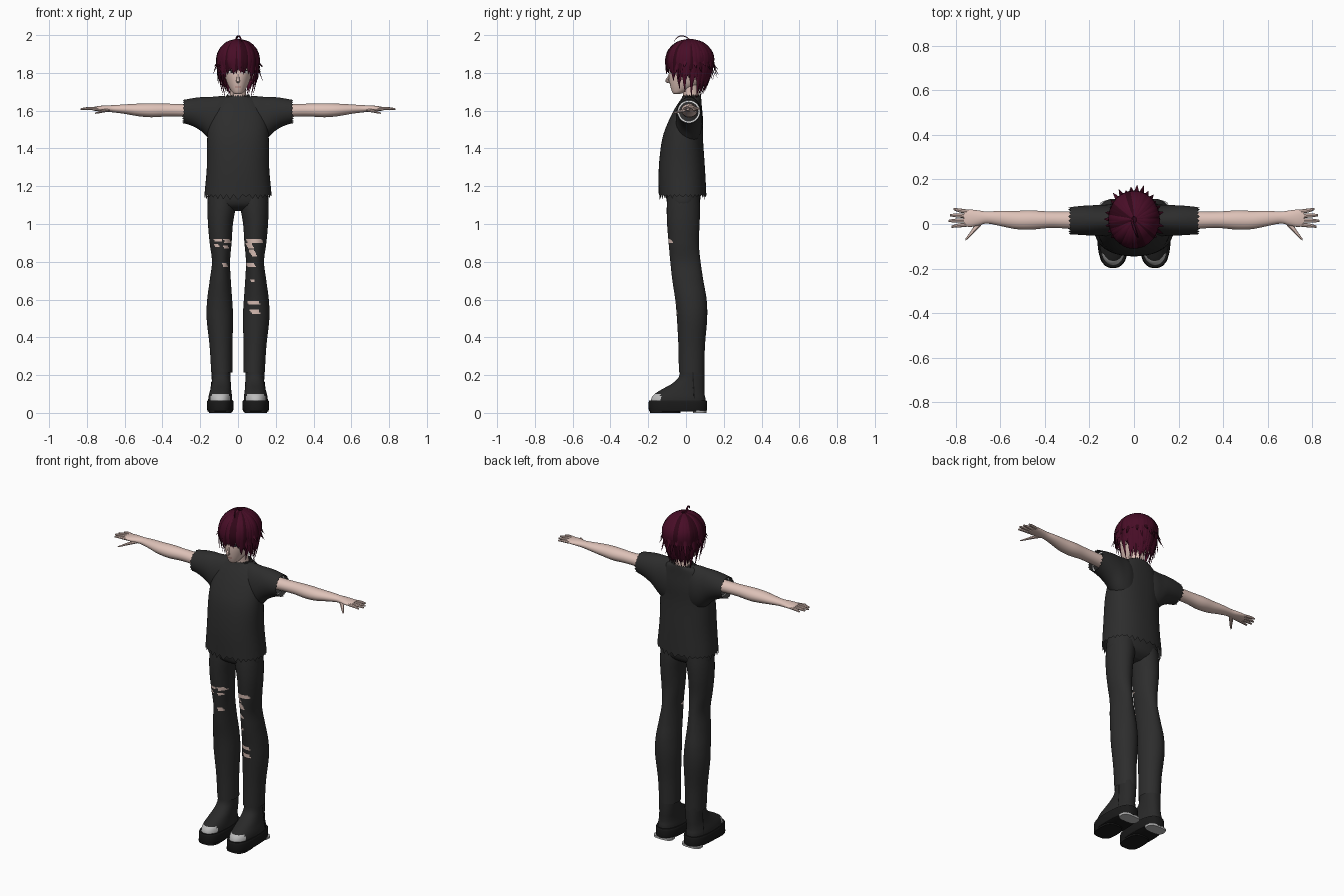
import bpy, bmesh, math, random
from mathutils import Vector

random.seed(4)
cube = bpy.data.objects.get("Cube")
if cube:
    bpy.data.objects.remove(cube)


def material(name, r, g, b):
    m = bpy.data.materials.new(name)
    m.use_nodes = True
    m.diffuse_color = (r, g, b, 1)
    m.node_tree.nodes["Principled BSDF"].inputs["Base Color"].default_value = (r, g, b, 1)
    return m


skin = material("skin", .73, .54, .48)
cloth = material("charcoal cloth", .026, .026, .026)
leather = material("black leather", .022, .022, .022)
rubber = material("black rubber", .01, .01, .01)
steel = material("pale grey", .5, .5, .5)
white = material("white", .85, .85, .85)
hair_red = material("burgundy hair", .065, .004, .02)
hair_dark = material("dark hair", .03, .002, .009)
ink = material("dark iris", .02, .015, .02)
lip = material("lip", .5, .25, .22)
parts = []


def smooth(rows, k):
    """Catmull-Rom interpolation of equal-length rows, k steps per span."""
    out, last = [], len(rows) - 1
    for i in range(last):
        quad = zip(rows[max(i - 1, 0)], rows[i], rows[i + 1], rows[min(i + 2, last)])
        quad = list(quad)
        for j in range(k):
            t = j / k
            out.append([b + .5 * t * (c - a + t * (2*a - 5*b + 4*c - d + t * (3*(b - c) + d - a)))
                        for a, b, c, d in quad])
    return out + [list(rows[-1])]


def bridge(bm, rings, caps=(1, 1), mat=0):
    vs = [[bm.verts.new(p) for p in ring] for ring in rings]
    n = len(vs[0])
    for a, b in zip(vs, vs[1:]):
        for i in range(n):
            bm.faces.new((a[i], a[(i+1) % n], b[(i+1) % n], b[i])).material_index = mat
    for ring, cap in zip((vs[0], vs[-1]), caps):
        if cap:
            bm.faces.new(ring).material_index = mat


def finish(name, bm, mats, mirror=False, rule=None):
    bmesh.ops.recalc_face_normals(bm, faces=bm.faces[:])
    bm.normal_update()
    if rule:
        for f in bm.faces:
            f.material_index = rule(f.calc_center_median(), f.normal)
    me = bpy.data.meshes.new(name)
    bm.to_mesh(me)
    bm.free()
    for m in mats:
        me.materials.append(m)
    ob = bpy.data.objects.new(name, me)
    bpy.context.collection.objects.link(ob)
    if mirror:
        ob.modifiers.new("mirror", 'MIRROR')
    parts.append(ob)
    return ob


def loft(name, rows, mats, axis='Z', n=32, k=4, power=2, caps=(1, 1), fray=(0, 0),
         mirror=False, rule=None):
    """Rows are (position along axis, two centre values, two radii)."""
    rings = []
    for pos, a, b, ra, rb in smooth(rows, k):
        ring = []
        for i in range(n):
            c, s = math.cos(math.tau * i / n), math.sin(math.tau * i / n)
            u = a + ra * math.copysign(abs(c) ** (2 / power), c)
            v = b + rb * math.copysign(abs(s) ** (2 / power), s)
            ring.append(Vector((u, v, pos) if axis == 'Z' else (pos, u, v)))
        rings.append(ring)
    # Torn edges: alternate vertices reach further along the axis
    for ring, amount in zip((rings[0], rings[-1]), fray):
        for p in ring[::2]:
            p["XYZ".index(axis)] += amount * random.uniform(.3, 1)
    bm = bmesh.new()
    bridge(bm, rings, caps)
    return finish(name, bm, mats, mirror, rule)


def strand(bm, path, widths, side, thick=.35, mat=0, n=6):
    """Tapered tube along a path, flattened across the side direction."""
    pts = smooth([(*p, w) for p, w in zip(path, widths)], 3)
    rings = []
    for i, q in enumerate(pts):
        p = Vector(q[:3])
        t = Vector(pts[min(i + 1, len(pts) - 1)][:3]) - Vector(pts[max(i - 1, 0)][:3])
        nor = t.normalized().cross(side)
        w = max(q[3], .0006)
        rings.append([p + side * w * math.cos(math.tau * j / n)
                      + nor * w * thick * math.sin(math.tau * j / n) for j in range(n)])
    bridge(bm, rings, mat=mat)


# Shirt with torn hem, collar and sleeves
loft("shirt_body", [(1.155, 0, -.018, .178, .126), (1.3, 0, -.022, .165, .122),
                    (1.45, 0, -.018, .163, .108), (1.55, 0, 0, .155, .09),
                    (1.62, 0, .015, .13, .069), (1.66, 0, .027, .1, .054),
                    (1.675, 0, .03, .058, .049)],
     [cloth], n=64, power=2.3, caps=(0, 0), fray=(-.03, .015))
loft("sleeve", [(.285, .015, 1.595, .061, .062), (.24, .016, 1.592, .065, .074),
                (.19, .016, 1.58, .068, .092), (.14, .016, 1.555, .07, .118),
                (.09, .018, 1.545, .068, .132), (.03, .02, 1.54, .05, .134)],
     [cloth], 'X', n=40, caps=(0, 0), fray=(.012, 0), mirror=True)
loft("sleeve_lining", [(.262, .015, 1.595, .05, .05), (.262, .015, 1.595, .06, .06)],
     [white], 'X', k=1, caps=(0, 0), mirror=True)

# Arms and hands
loft("arm", [(.2, .018, 1.6, .042, .038), (.3, .018, 1.602, .038, .034),
             (.38, .019, 1.603, .037, .034), (.46, .018, 1.602, .043, .037),
             (.53, .018, 1.604, .041, .033), (.6, .025, 1.608, .034, .025),
             (.66, .029, 1.61, .027, .019), (.7, .027, 1.611, .034, .017),
             (.735, .026, 1.611, .039, .014), (.765, .027, 1.61, .036, .01)],
     [skin], 'X', n=24, mirror=True)
bm = bmesh.new()
Y = Vector((0, 1, 0))
for y, spread, length in ((.055, .012, .05), (.036, .004, .067), (.017, -.003, .073), (-.002, -.01, .06)):
    strand(bm, [(.745, y, 1.61), (.76 + length / 2, y + spread / 2, 1.611), (.76 + length, y + spread, 1.608)],
           (.0095, .009, .005), Y, .9, n=8)
strand(bm, [(.68, .015, 1.604), (.715, -.02, 1.598), (.735, -.045, 1.592), (.757, -.07, 1.586)],
       (.014, .015, .011, .005), Y, .8, n=8)
finish("fingers", bm, [skin], True)

# Trousers: seat and two legs with torn openings on the front
loft("trouser_seat", [(1.07, 0, -.012, .11, .04), (1.1, 0, -.014, .157, .08),
                      (1.15, 0, -.014, .16, .092), (1.22, 0, -.012, .15, .09)],
     [cloth], power=2.4)
leg = [(.215, .086, .03, .056, .068), (.35, .09, .03, .06, .07), (.5, .096, .032, .07, .08),
       (.6, .097, .026, .066, .083), (.7, .094, .01, .056, .082), (.8, .09, -.003, .048, .08),
       (.9, .092, -.012, .058, .08), (1, .093, -.014, .066, .086), (1.08, .087, -.014, .074, .088),
       (1.15, .08, -.014, .079, .085)]
rips = {"right": [(-.13, -.09, .905, .922), (-.13, -.105, .878, .893), (-.084, -.05, .9, .925),
                  (-.08, -.055, .87, .886), (-.087, -.06, .773, .79)],
        "left": [(.038, .12, .9, .925), (.038, .068, .87, .9), (.055, .085, .83, .862),
                 (.04, .085, .773, .79), (.062, .082, .693, .71), (.048, .11, .573, .59),
                 (.06, .11, .528, .545)]}
for side, sign in (("left", 1), ("right", -1)):
    def torn(c, nor, holes=rips[side]):
        return int(nor.y < -.1 and any(
            a < c.x + (c.z - d) * .6 < b and e < c.z < d for a, b, e, d in holes))
    loft(side + "_trouser_leg", [(z, sign * x, y, rx, ry) for z, x, y, rx, ry in leg],
         [cloth, skin], n=56, k=14, caps=(0, 0), rule=torn)

# Boots: uppers with a pale toe rim, platform soles and pale heel plates
loft("boot_upper", [(.055, .094, -.042, .064, .146), (.08, .094, -.04, .063, .142),
                    (.1, .093, -.034, .06, .132), (.125, .091, -.015, .055, .112),
                    (.155, .089, .012, .051, .086), (.19, .088, .03, .049, .068),
                    (.235, .088, .033, .049, .064)],
     [leather, steel], n=48, power=2.3, mirror=True,
     rule=lambda c, nor: int(c.y < -.135 and c.z < .1))
loft("boot_sole", [(.008, .094, -.043, .066, .15), (.015, .094, -.043, .069, .154),
                   (.055, .094, -.043, .071, .155), (.066, .094, -.043, .067, .151)],
     [rubber], n=48, k=2, power=2.6, mirror=True)
for name, y, ry, mat in (("heel_plate", .072, .036, steel), ("front_tread", -.11, .08, rubber)):
    loft(name, [(0, .094, y, .06, ry), (.012, .094, y, .062, ry)], [mat], k=1, power=3, mirror=True)
# Side seams of the boots
bm = bmesh.new()
strand(bm, [(.137, .035, .23), (.142, .04, .15), (.152, .045, .075)], (.003, .003, .003), Y)
finish("boot_seam", bm, [rubber], True)


# Head with painted eyes, brows and mouth
def face_paint(c, nor):
    if c.y > -.03:
        return 0
    ex, ez = abs(c.x) - .033, c.z - 1.806
    if math.hypot(ex / .007, ez / .008) < 1 or (abs(ex) < .017 and .006 < ez < .01):
        return 2
    if math.hypot(ex / .017, ez / .008) < 1:
        return 1
    if abs(ex) < .018 and abs(ez - .025) < .003:
        return 2
    return 3 if abs(c.x) < .015 and abs(c.z - 1.727) < .003 else 0


loft("head", [(1.687, 0, -.05, .012, .012), (1.695, 0, -.041, .027, .03), (1.715, 0, -.023, .042, .056),
              (1.745, 0, -.004, .057, .082), (1.78, 0, .006, .068, .096), (1.82, 0, .012, .075, .102),
              (1.87, 0, .016, .08, .108), (1.92, 0, .02, .07, .095), (1.95, 0, .02, .04, .06)],
     [skin, white, ink, lip], n=96, k=10, rule=face_paint)
loft("neck", [(1.58, 0, .025, .075, .05), (1.64, 0, .03, .052, .046), (1.68, 0, .028, .043, .043),
              (1.74, 0, .02, .044, .045)], [skin], n=24)
bm = bmesh.new()
strand(bm, [(0, -.083, 1.8), (0, -.093, 1.775), (0, -.1, 1.757), (0, -.083, 1.75)],
       (.005, .007, .01, .006), Vector((1, 0, 0)), .9, n=8)
finish("nose", bm, [skin])
bm = bmesh.new()
strand(bm, [(.076, .025, 1.77), (.083, .022, 1.785), (.087, .026, 1.805), (.08, .03, 1.822)],
       (.006, .012, .017, .008), Y, .4, n=8)
finish("ear", bm, [skin], True)

# Hair cap, open over the face
centre, radii = Vector((0, .02, 1.865)), Vector((.106, .12, .108))
bm = bmesh.new()
bmesh.ops.create_uvsphere(bm, u_segments=32, v_segments=24, radius=1)
for v in bm.verts:
    v.co = centre + v.co * radii
hidden = [f for f in bm.faces if f.calc_center_median().z < (1.85 if f.calc_center_median().y < 0 else 1.78)]
bmesh.ops.delete(bm, geom=hidden, context='FACES')
finish("hair_cap", bm, [hair_dark])


# Layered locks falling from the crown
def lock(bm, phi, drop, out, w, mat, lift=1.03):
    d = Vector((math.cos(phi), math.sin(phi), 0))
    path = []
    for deg in (6, 32, 60, 86):
        t = math.radians(deg)
        path.append(centre + radii * (d * math.sin(t) + Vector((0, 0, math.cos(t)))) * lift)
    rim = radii * d * lift
    for part in (.5, 1):
        path.append(centre + rim * (1 + (out - 1) * part ** 1.5) - Vector((0, 0, drop * part)))
    strand(bm, path, (w * .3, w * .8, w, w, w * .75, .0008), Vector((-d.y, d.x, 0)), .3, mat)


bm = bmesh.new()
count = 40
for layer in range(2):
    for i in range(count):
        phi = math.tau * (i + layer / 2 + random.uniform(-.2, .2)) / count
        front = -math.sin(phi)
        if front > .75:
            drop, out = random.uniform(.035, .08), random.uniform(.93, 1)
        elif front > -.3:
            drop, out = random.uniform(.075, .125), random.uniform(.86, 1)
        else:
            drop = random.uniform(.1, .185)
            out = 1.15 - drop * 3.2
        lock(bm, phi, drop, out, random.uniform(.014, .02), int(random.random() < .3), 1.01 + .04 * layer)
# Flicked tips around the sides and back
for i in range(22):
    phi = math.radians(-35 + 250 * i / 21)
    lock(bm, phi, random.uniform(.02, .11), random.uniform(1.08, 1.32), .011, i % 2)
# Long side locks and nape locks
for sign in (1, -1):
    for deg, drop, out in ((-32, .15, .82), (-15, .17, .78), (5, .19, .72), (25, .205, .66), (45, .18, .62), (65, .19, .5)):
        a = math.radians(deg)
        lock(bm, math.atan2(math.sin(a), sign * math.cos(a)), drop, out, .014, int(deg > 30))
# Curled strand on top
strand(bm, [(-.01, .03, 1.968), (-.005, .0, 1.99), (.005, -.03, 1.996), (.015, -.055, 1.98), (.02, -.06, 1.965)],
       (.004, .006, .006, .004, .001), Vector((1, 0, 0)), .5)
finish("hair_locks", bm, [hair_red, hair_dark])

# Smooth shading with crisp edges
bpy.ops.object.select_all(action='DESELECT')
for ob in parts:
    ob.select_set(True)
bpy.context.view_layer.objects.active = parts[0]
bpy.ops.object.shade_smooth_by_angle(angle=math.radians(40))
